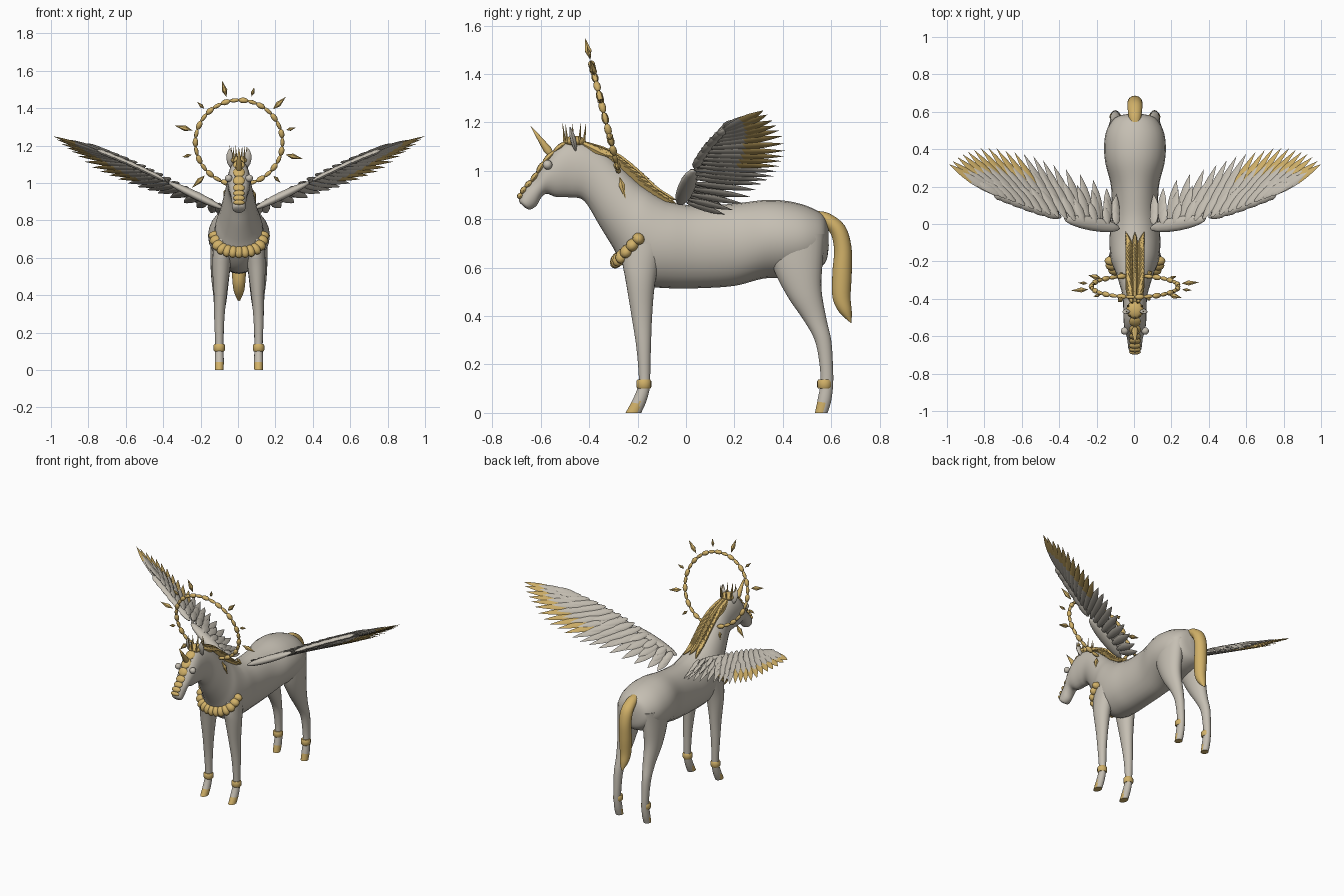
import bpy, bmesh, math
from mathutils import Vector as V

cube = bpy.data.objects.get("Cube")
if cube:
    bpy.data.objects.remove(cube)

SHIFT = 0.005


def material(name, rgb):
    m = bpy.data.materials.new(name)
    m.use_nodes = True
    m.diffuse_color = (*rgb, 1)
    bsdf = m.node_tree.nodes["Principled BSDF"]
    bsdf.inputs["Base Color"].default_value = (*rgb, 1)
    bsdf.inputs["Roughness"].default_value = 0.6
    return m


COAT = material("warm grey coat", (0.56, 0.52, 0.45))
GOLD = material("gold", (0.64, 0.44, 0.14))

# Spindle profiles: (position along length, relative radius)
BEAD = [(0.5 - 0.5 * math.cos(math.pi * i / 8), math.sin(math.pi * i / 8)) for i in range(1, 8)]
LEAF = [(0.05, 0.4), (0.25, 0.85), (0.5, 1), (0.7, 0.8), (0.85, 0.45)]
SPIKE = [(0.01, 0.8), (0.15, 1), (0.6, 0.5)]
DIAMOND = [(0.4, 1)]
DRUM = [(0, 0.85), (0.2, 1), (0.8, 1), (1, 0.85)]


def spline(rows, t):
    """Smooth interpolation through rows of numbers, t from 0 to 1."""
    s = t * (len(rows) - 1)
    i = min(int(s), len(rows) - 2)
    f = s - i
    p = [rows[max(0, min(len(rows) - 1, i + k))] for k in (-1, 0, 1, 2)]
    return [0.5 * (2 * b + (c - a) * f + (2 * a - 5 * b + 4 * c - d) * f ** 2
                   + (3 * b - a - 3 * c + d) * f ** 3) for a, b, c, d in zip(*p)]


def finish(name, bm, mats=(COAT, GOLD), angle=50):
    bmesh.ops.recalc_face_normals(bm, faces=bm.faces)
    mesh = bpy.data.meshes.new(name)
    bm.to_mesh(mesh)
    bm.free()
    for m in mats:
        mesh.materials.append(m)
    ob = bpy.data.objects.new(name, mesh)
    ob.location.x = SHIFT
    bpy.context.collection.objects.link(ob)
    bpy.ops.object.select_all(action="DESELECT")
    ob.select_set(True)
    bpy.context.view_layer.objects.active = ob
    bpy.ops.object.shade_smooth_by_angle(angle=math.radians(angle))
    return ob


def skin(bm, rings):
    n = len(rings[0])
    return [bm.faces.new((r[k], r[(k + 1) % n], q[(k + 1) % n], q[k]))
            for r, q in zip(rings, rings[1:]) for k in range(n)]


def loft(bm, rows, side=1, steps=5, n=24):
    """Oval sections between two outline points: y, z, y, z, half width, x."""
    rings = []
    count = (len(rows) - 1) * steps
    for j in range(count + 1):
        y1, z1, y2, z2, w, *x = spline(rows, j / count)
        cx = x[0] if x else 0
        ring = []
        for k in range(n):
            c, s = math.cos(math.tau * k / n), math.sin(math.tau * k / n)
            ring.append(bm.verts.new((side * (cx + w * s), (y1 + y2 + (y1 - y2) * c) / 2,
                                      (z1 + z2 + (z1 - z2) * c) / 2)))
        rings.append(ring)
    skin(bm, rings)
    bm.faces.new(rings[0])
    bm.faces.new(rings[-1])


def spindle(bm, a, b, w, th, profile, up=(0, 0, 1), sides=8, tip_from=2):
    """Pointed body from a to b; faces past tip_from take the second material."""
    a, b = V(a), V(b)
    d = b - a
    u = d.cross(V(up))
    if u.length < 0.2 * d.length:
        u = d.cross(V((0, 1, 0)))
    u.normalize()
    v = u.cross(d).normalized()
    rings = [[bm.verts.new(a + d * t + u * (w * r * math.cos(math.tau * k / sides))
                           + v * (th * r * math.sin(math.tau * k / sides)))
              for k in range(sides)] for t, r in profile]
    for i, f in enumerate(skin(bm, rings)):
        f.material_index = int(profile[i // sides][0] >= tip_from)
    for p, ring, tip in ((a, rings[0], False), (b, rings[-1], tip_from < 1)):
        e = bm.verts.new(p)
        for k in range(sides):
            bm.faces.new((e, ring[k], ring[(k + 1) % sides])).material_index = int(tip)


def bead_chain(bm, path, n, w, th, overlap, up=(0, 0, 1)):
    pts = [V(spline(path, i / n)) for i in range(n + 1)]
    for a, b in zip(pts, pts[1:]):
        e = (b - a) * overlap
        spindle(bm, a - e, b + e, w, th, BEAD, up, 12)


# Body, neck and head in one skin from rump to muzzle
body = [
    (0.588, 0.77, 0.59, 0.69, 0.03), (0.565, 0.82, 0.575, 0.62, 0.105),
    (0.50, 0.855, 0.51, 0.58, 0.15), (0.42, 0.875, 0.42, 0.56, 0.165),
    (0.33, 0.88, 0.32, 0.555, 0.158), (0.2, 0.865, 0.2, 0.525, 0.128),
    (0.05, 0.855, 0.05, 0.515, 0.125), (-0.05, 0.87, -0.07, 0.515, 0.135),
    (-0.1, 0.89, -0.17, 0.53, 0.135), (-0.15, 0.92, -0.255, 0.6, 0.125),
    (-0.2, 0.955, -0.30, 0.68, 0.105), (-0.27, 1.02, -0.355, 0.77, 0.085),
    (-0.35, 1.085, -0.42, 0.875, 0.066), (-0.45, 1.12, -0.475, 0.89, 0.062),
    (-0.52, 1.105, -0.535, 0.892, 0.06), (-0.58, 1.04, -0.575, 0.905, 0.052),
    (-0.625, 0.97, -0.598, 0.89, 0.042), (-0.668, 0.925, -0.618, 0.856, 0.038),
    (-0.69, 0.885, -0.645, 0.84, 0.033), (-0.685, 0.866, -0.665, 0.848, 0.012)]
bm = bmesh.new()
loft(bm, body)
finish("body", bm, (COAT,))

# Legs with gold hoof fronts, and ankle cuffs
front = [
    (-0.26, 0.70, -0.08, 0.70, 0.055, 0.08), (-0.262, 0.62, -0.11, 0.62, 0.052, 0.088),
    (-0.25, 0.55, -0.13, 0.52, 0.047, 0.095), (-0.225, 0.4, -0.14, 0.4, 0.034, 0.1),
    (-0.205, 0.27, -0.145, 0.27, 0.027, 0.105), (-0.195, 0.15, -0.148, 0.15, 0.022, 0.105),
    (-0.198, 0.11, -0.15, 0.1, 0.022, 0.105), (-0.22, 0.055, -0.165, 0.045, 0.024, 0.105),
    (-0.25, 0, -0.185, 0, 0.023, 0.105)]
hind = [
    (0.33, 0.74, 0.575, 0.74, 0.06, 0.09), (0.36, 0.6, 0.565, 0.63, 0.058, 0.095),
    (0.42, 0.48, 0.56, 0.51, 0.048, 0.1), (0.485, 0.385, 0.58, 0.39, 0.036, 0.1),
    (0.532, 0.3, 0.6, 0.3, 0.028, 0.105), (0.552, 0.2, 0.607, 0.2, 0.024, 0.105),
    (0.555, 0.12, 0.608, 0.12, 0.022, 0.105), (0.545, 0.06, 0.6, 0.05, 0.024, 0.105),
    (0.533, 0, 0.585, 0, 0.023, 0.105)]
for label, rows, cuff_y in (("front", front, -0.174), ("hind", hind, 0.573)):
    for side, hand in ((1, "left"), (-1, "right")):
        bm = bmesh.new()
        loft(bm, rows, side)
        bm.normal_update()
        leg = finish(f"{label}_leg_{hand}", bm)
        for p in leg.data.polygons:
            p.material_index = int(p.center.z < 0.045 and p.normal.y < 0.3)
        bm = bmesh.new()
        spindle(bm, (side * 0.105, cuff_y, 0.1), (side * 0.105, cuff_y, 0.138),
                0.031, 0.031, DRUM, sides=16)
        finish(f"{label}_cuff_{hand}", bm, (GOLD,))

# Tail
bm = bmesh.new()
loft(bm, [(0.53, 0.835, 0.53, 0.8, 0.025), (0.59, 0.825, 0.57, 0.77, 0.035),
          (0.655, 0.775, 0.6, 0.735, 0.04), (0.683, 0.69, 0.612, 0.67, 0.04),
          (0.685, 0.58, 0.605, 0.58, 0.04), (0.68, 0.48, 0.605, 0.48, 0.035),
          (0.685, 0.42, 0.63, 0.42, 0.027), (0.684, 0.37, 0.67, 0.38, 0.008)])
finish("tail", bm, (GOLD,))

# Eyes and ears
for side, hand in ((1, "left"), (-1, "right")):
    bm = bmesh.new()
    spindle(bm, (side * 0.035, -0.572, 1.025), (side * 0.075, -0.572, 1.025), 0.02, 0.02, BEAD, sides=14)
    finish("eye_" + hand, bm, (COAT,))
    bm = bmesh.new()
    spindle(bm, (side * 0.04, -0.455, 1.08), (side * 0.052, -0.48, 1.185), 0.022, 0.012, LEAF, (0, 1, 0))
    finish("ear_" + hand, bm, (COAT,))

# Face beads, brow horn and crown
bm = bmesh.new()
bead_chain(bm, [(0, -0.5, 1.115), (0, -0.58, 1.045), (0, -0.625, 0.972), (0, -0.668, 0.927),
                (0, -0.69, 0.885)], 7, 0.032, 0.013, 0.08, (0, -1, 1))
finish("face_beads", bm, (GOLD,))
bm = bmesh.new()
spindle(bm, (0, -0.56, 1.07), (0, -0.645, 1.19), 0.018, 0.018, SPIKE, sides=10)
finish("brow_horn", bm, (GOLD,))
bm = bmesh.new()
spindle(bm, (0, -0.46, 1.1), (0, -0.46, 1.145), 0.046, 0.046, BEAD, sides=20)
for k in range(9):
    c, s = math.cos(math.tau * k / 9), math.sin(math.tau * k / 9)
    spindle(bm, (0.04 * s, -0.46 - 0.04 * c, 1.11), (0.05 * s, -0.46 - 0.05 * c, 1.2),
            0.007, 0.007, SPIKE, sides=6)
finish("crown", bm, (GOLD,))

# Mane of swept spikes in a herringbone
crest = [(0, -0.42, 1.115), (0, -0.35, 1.09), (0, -0.27, 1.025), (0, -0.2, 0.96), (0, -0.14, 0.92)]
bm = bmesh.new()
for i in range(15):
    p = V(spline(crest, i / 14))
    for side in (-1, 0, 1):
        d = V((side * 0.05, 0.1, -0.055 if side else -0.04))
        spindle(bm, p + V((side * 0.01, -0.02, 0.005)), p + d, 0.014, 0.016, LEAF, sides=6)
finish("mane", bm, (GOLD,))

# Chest collar
bm = bmesh.new()
half = [(0.128, -0.185, 0.73), (0.122, -0.225, 0.69), (0.095, -0.262, 0.65), (0.05, -0.28, 0.635)]
collar = half + [(0, -0.287, 0.63)] + [(-x, y, z) for x, y, z in reversed(half)]
bead_chain(bm, collar, 13, 0.036, 0.026, 0.25, (0, -1, 0.5))
finish("collar", bm, (GOLD,))

# Tilted halo of beads with alternating long and short rays
bm = bmesh.new()
CENTRE, TILT = V((0, -0.334, 1.217)), V((0, -0.243, 0.97))


def on_halo(deg, r):
    a = math.radians(deg)
    return CENTRE + V((1, 0, 0)) * r * math.cos(a) + TILT * r * math.sin(a)


for k in range(30):
    w = 0.015 if k % 2 else 0.011
    spindle(bm, on_halo(12 * k - 6.5, 0.234), on_halo(12 * k + 6.5, 0.234), w, w, BEAD, (0, 1, 0), 8)
finish("halo_ring", bm, (GOLD,))
bm = bmesh.new()
for k in range(12):
    r1, r2, w = (0.258, 0.355, 0.015) if k % 2 else (0.262, 0.315, 0.01)
    spindle(bm, on_halo(15 + 30 * k, r1), on_halo(15 + 30 * k, r2), w, w, DIAMOND, (0, 1, 0), 6)
finish("halo_rays", bm, (GOLD,), 20)

# Wings: layered feathers between a root line and a tip line
roots = [(0.11, 0, 0.87), (0.3, 0.02, 0.965), (0.45, 0.05, 1.04), (0.6, 0.1, 1.11), (0.74, 0.155, 1.165)]
tips = [(0.1, 0.16, 0.82), (0.25, 0.25, 0.875), (0.42, 0.31, 0.94), (0.55, 0.365, 0.98), (0.67, 0.39, 1.03),
        (0.78, 0.41, 1.08), (0.87, 0.395, 1.15), (0.94, 0.365, 1.2), (0.995, 0.32, 1.25)]
SPAN = V((0.62, 0.14, 0.29))
# layer: name, feathers, start, end, half width, lift
layers = [("flight_feathers", 20, 0, 1, 0.026, 0), ("middle_feathers", 17, 0, 0.72, 0.025, 0.012),
          ("covert_feathers", 14, -0.05, 0.42, 0.024, 0.022)]
for side, hand in ((1, "left"), (-1, "right")):
    flip = V((side, 1, 1))
    for name, n, start, end, w, lift in layers:
        bm = bmesh.new()
        for i in range(n):
            t = i / (n - 1)
            a, b = V(spline(roots, t)), V(spline(tips, t))
            d = b - a
            up = SPAN.cross(d).normalized()
            a, b = a + d * start + up * lift, a + d * end + up * lift * 0.6
            spindle(bm, a * flip, b * flip, w, 0.007, LEAF, up * flip,
                    tip_from=0.5 if lift == 0 and t > 0.45 else 2)
        finish(f"{name}_{hand}", bm)
    # Leading edge of the wing
    bm = bmesh.new()
    spindle(bm, V((0.08, -0.025, 0.86)) * flip, V((0.38, 0.03, 1.005)) * flip, 0.038, 0.022, BEAD, sides=12)
    for i in range(6):
        a, b = V(spline(roots, 0.4 + 0.1 * i)), V(spline(roots, min(1, 0.58 + 0.1 * i)))
        spindle(bm, a * flip, (b + V((0.02, 0.01, 0.012))) * flip, 0.024, 0.014, LEAF, sides=8)
    finish("wing_arm_" + hand, bm, (COAT,))
